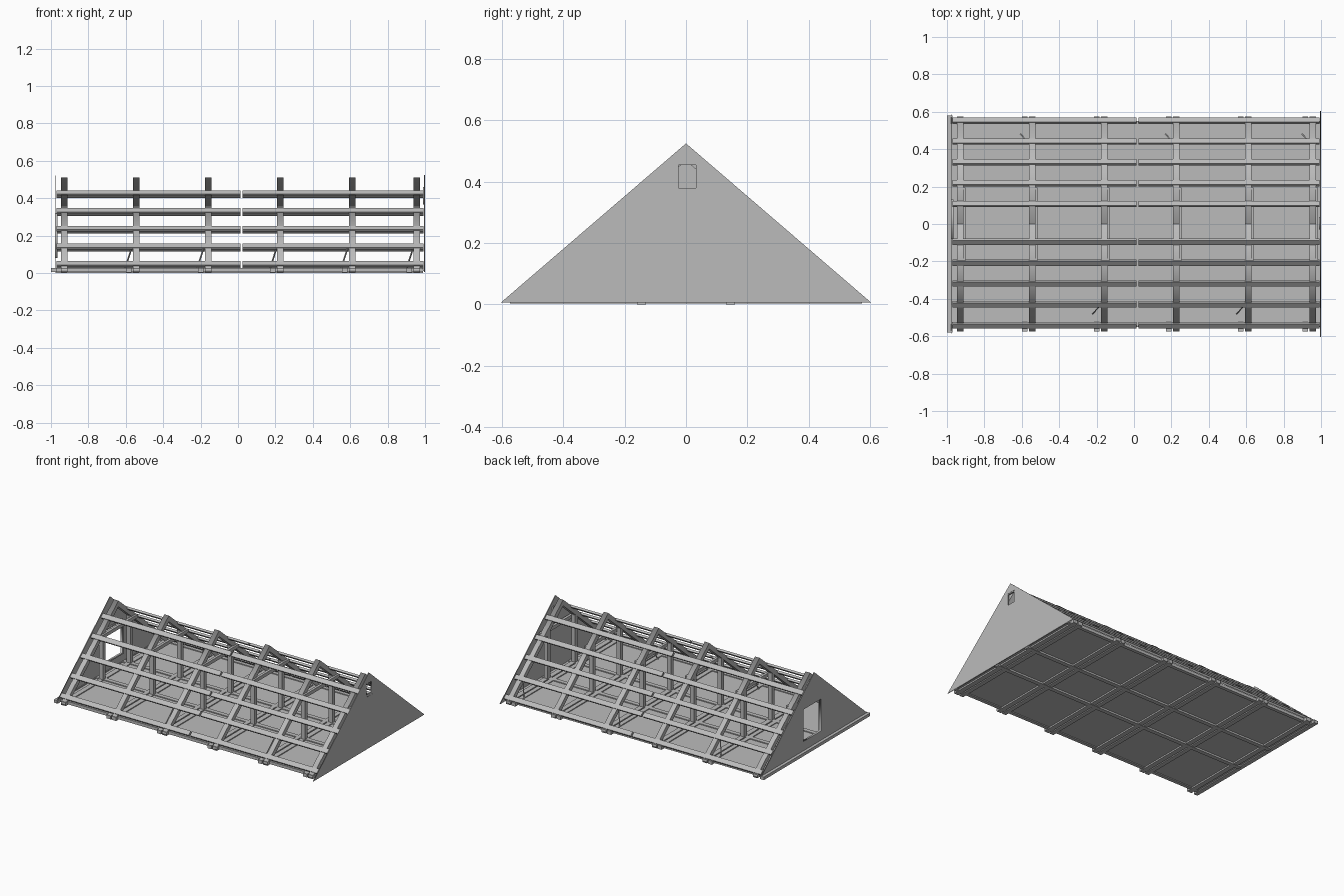
import bpy, math
from mathutils import Matrix, Vector

if "Cube" in bpy.data.objects:
    bpy.data.objects.remove(bpy.data.objects["Cube"], do_unlink=True)

grey = bpy.data.materials.new("timber_grey")
grey.use_nodes = True
colour = (0.5, 0.5, 0.5, 1)
grey.diffuse_color = colour
grey.node_tree.nodes["Principled BSDF"].inputs["Base Color"].default_value = colour

SLOPE = 0.85
ANGLE = math.atan(SLOPE)


def roof(y):
    """Height of the rafter's top edge at depth y."""
    return 0.51 - SLOPE * abs(y)


def add(name, mesh):
    mesh.materials.clear()
    mesh.materials.append(grey)
    obj = bpy.data.objects.new(name, mesh)
    bpy.context.collection.objects.link(obj)
    return obj


def box(name, x0, x1, y0, y1, z0, z1, tilt=0):
    """Box between limits, optionally tilted about its own x axis."""
    h = [(x1 - x0) / 2, (y1 - y0) / 2, (z1 - z0) / 2]
    verts = [(a * h[0], b * h[1], c * h[2])
             for a in (-1, 1) for b in (-1, 1) for c in (-1, 1)]
    faces = [(0, 1, 3, 2), (4, 6, 7, 5), (0, 4, 5, 1),
             (2, 3, 7, 6), (0, 2, 6, 4), (1, 5, 7, 3)]
    mesh = bpy.data.meshes.new(name)
    mesh.from_pydata(verts, [], faces)
    obj = add(name, mesh)
    obj.location = ((x0 + x1) / 2, (y0 + y1) / 2, (z0 + z1) / 2)
    obj.rotation_euler.x = tilt
    return obj


def strut(name, a, b, size):
    """Square bar between two points."""
    a, b = Vector(a), Vector(b)
    h = size / 2
    length = (b - a).length / 2
    obj = box(name, -h, h, -h, h, -length, length)
    obj.rotation_euler = (b - a).to_track_quat('Z', 'Y').to_euler()
    obj.location = (a + b) / 2
    return obj


def plate(name, x, thickness, *outlines):
    """Upright plate across the house; later outlines become holes."""
    curve = bpy.data.curves.new(name, 'CURVE')
    curve.dimensions = '2D'
    curve.fill_mode = 'BOTH'
    curve.extrude = thickness / 2
    for points in outlines:
        spline = curve.splines.new('POLY')
        spline.points.add(len(points) - 1)
        for p, (y, z) in zip(spline.points, points):
            p.co = (y, z, 0, 1)
        spline.use_cyclic_u = True
    temp = bpy.data.objects.new(name + "_outline", curve)
    bpy.context.collection.objects.link(temp)
    bpy.context.view_layer.update()
    graph = bpy.context.evaluated_depsgraph_get()
    mesh = bpy.data.meshes.new_from_object(temp.evaluated_get(graph))
    bpy.data.objects.remove(temp, do_unlink=True)
    mesh.transform(Matrix.Translation((x, 0, 0))
                   @ Matrix.Rotation(math.pi / 2, 4, 'Z')
                   @ Matrix.Rotation(math.pi / 2, 4, 'X'))
    return add(name, mesh)


def rect(y0, y1, z0, z1):
    return [(y0, z0), (y1, z0), (y1, z1), (y0, z1)]


# Gable walls, one with a small window and one with a doorway
window = rect(-0.03, 0.038, 0.365, 0.46)
doorway = rect(-0.07, 0.12, 0.09, 0.31)
plate("window_gable", 0.997, 0.005,
      [(-0.605, 0.005), (0.605, 0.005), (0, 0.525)], window)
plate("window_frame", 0.994, 0.008, window, rect(-0.024, 0.032, 0.38, 0.454))
plate("door_gable", -0.977, 0.005,
      [(-0.585, 0.015), (0.585, 0.015), (0, 0.522)], doorway)
plate("door_frame", -0.972, 0.012,
      rect(-0.08, 0.13, 0.08, 0.32), doorway)
box("end_sill", -1.0, -0.97, -0.58, 0.58, 0.005, 0.026)

# Floor with long beams beneath and along the eaves
box("floor", -0.975, 0.995, -0.55, 0.55, 0.012, 0.02)
for side in (-1, 1):
    y = side * 0.145
    box("floor_beam", -0.975, 0.99, y - 0.015, y + 0.015, 0.0, 0.026)
    y = side * 0.54
    box("eave_beam", -0.975, 0.99, y - 0.012, y + 0.012, 0.006, 0.026)

# Trusses: rafters, tie beams, collar and posts
for x in (-0.93, -0.545, -0.16, 0.225, 0.61, 0.955):
    for side in (-1, 1):
        profile = [(0, roof(0)), (0.575, roof(0.575)), (0.575, 0.006),
                   (0.545, 0.006), (0, 0.468)]
        plate("rafter", x, 0.035, [(side * y, z) for y, z in profile])
        y = side * 0.15
        box("post", x - 0.015, x + 0.015, y - 0.015, y + 0.015, 0.02, 0.35)
    box("tie_beam", x - 0.017, x + 0.017, -0.575, 0.575, 0.002, 0.026)
    if x > -0.9:
        box("side_tie_beam", x - 0.055, x - 0.025, -0.575, 0.575, 0.002, 0.026)
    box("collar_beam", x + 0.012, x + 0.03, -0.195, 0.195, 0.322, 0.346)

# Battens over the rafters, in two lengths
for side in (-1, 1):
    for i in range(5):
        y = side * (0.095 + 0.1115 * i) + (0.012 if side > 0 else 0)
        z = roof(y) - 0.003
        for x0, x1 in ((-0.97, 0.014), (0.024, 0.992)):
            box("batten", x0, x1, y - 0.016, y + 0.016,
                z - 0.007, z + 0.007, -side * ANGLE)

# Thin braces from the floor up to the rafters
for side, places in ((1, (-0.605, 0.17, 0.9)), (-1, (-0.22, 0.55))):
    for x in places:
        strut("brace", (x, side * 0.48, 0.02),
              (x + 0.035, side * 0.44, 0.13), 0.006)
